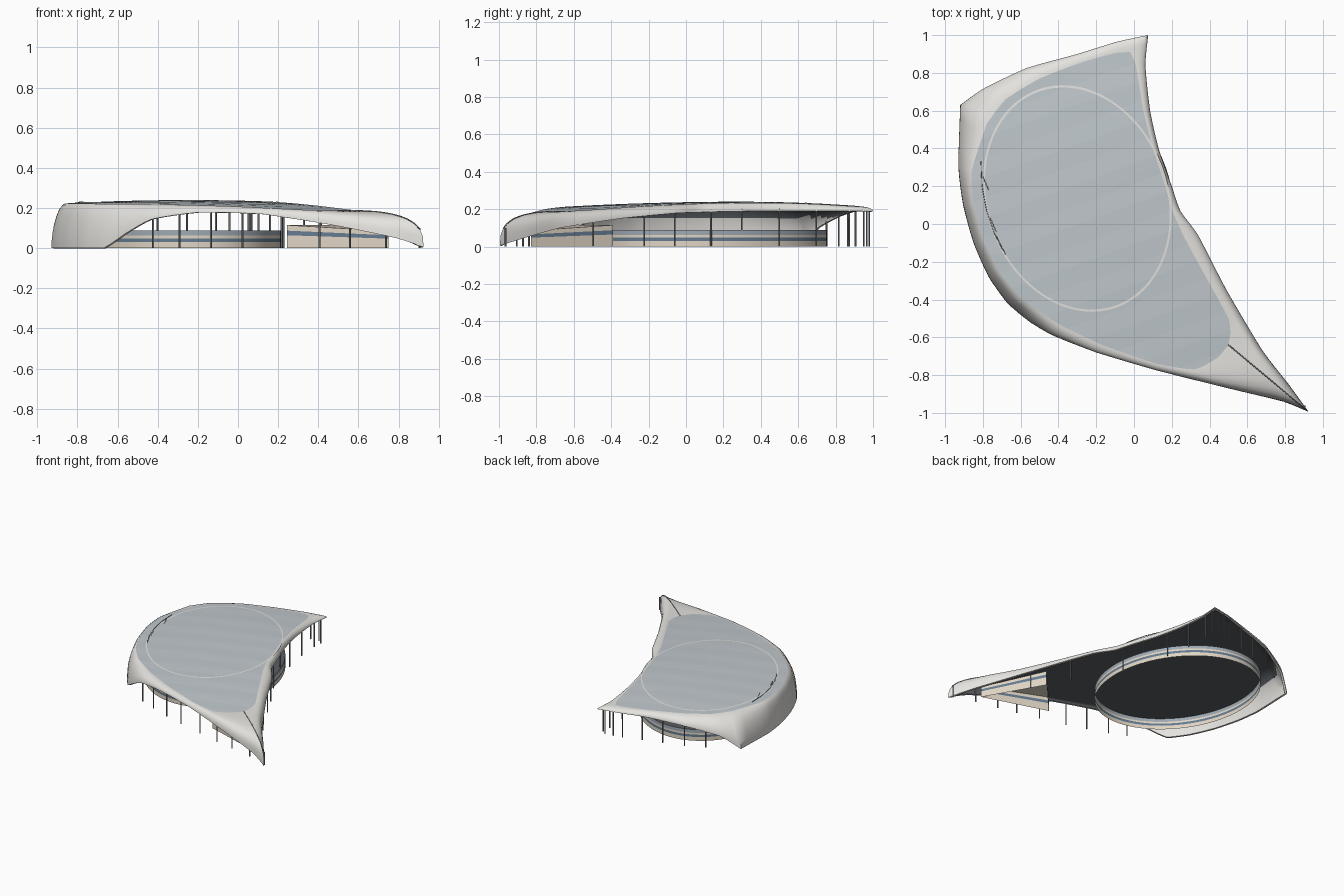
import bpy, bmesh, math
from mathutils import Vector

if "Cube" in bpy.data.objects:
    bpy.data.objects.remove(bpy.data.objects["Cube"])

def mat(name, r, g, b):
    m = bpy.data.materials.new(name)
    m.diffuse_color = (r, g, b, 1)
    m.use_nodes = True
    m.node_tree.nodes["Principled BSDF"].inputs["Base Color"].default_value = m.diffuse_color
    return m

PALE = mat("pale_shell", .78, .77, .74)
GLASS = mat("roof_panel", .52, .57, .60)
STRIPE = mat("roof_stripe", .54, .59, .62)
DARK = mat("dark_soffit", .10, .11, .12)
CREAM = mat("cream_wall", .75, .67, .56)
BLUE = mat("blue_glazing", .13, .20, .28)
GREY = mat("grey_metal", .25, .26, .27)
MIST = mat("upper_glazing", .35, .40, .45)

def smooth(ob):
    bpy.ops.object.select_all(action='DESELECT')
    ob.select_set(True)
    bpy.context.view_layer.objects.active = ob
    bpy.ops.object.shade_smooth_by_angle(angle=math.radians(40))

def make(name, verts, faces, mats, soft=True):
    me = bpy.data.meshes.new(name)
    me.from_pydata(verts, [], faces)
    ob = bpy.data.objects.new(name, me)
    bpy.context.collection.objects.link(ob)
    for m in mats:
        me.materials.append(m)
    if soft:
        smooth(ob)
    return ob

def loft(rings):
    n = len(rings[0])
    verts = [p for r in rings for p in r]
    faces = [(k*n+i, k*n+(i+1) % n, (k+1)*n+(i+1) % n, (k+1)*n+i)
             for k in range(len(rings)-1) for i in range(n)]
    return verts, faces

def thicken(ob, t, inner, rim=True):
    s = ob.modifiers.new("thickness", 'SOLIDIFY')
    s.thickness, s.offset, s.material_offset, s.use_rim = t, -1, inner, rim
    bpy.ops.object.select_all(action='DESELECT')
    ob.select_set(True)
    bpy.context.view_layer.objects.active = ob
    bpy.ops.object.modifier_apply(modifier=s.name)
    smooth(ob)

def tube(name, pts, r, m):
    cu = bpy.data.curves.new(name, 'CURVE')
    cu.dimensions, cu.bevel_depth, cu.bevel_resolution = '3D', r, 1
    cu.use_fill_caps = True
    sp = cu.splines.new('POLY')
    sp.points.add(len(pts)-1)
    for q, p in zip(sp.points, pts):
        q.co = (*p, 1)
    ob = bpy.data.objects.new(name, cu)
    bpy.context.collection.objects.link(ob)
    cu.materials.append(m)

# Roof plan: outer edge x, y, z and matching panel edge x, y
PLAN = [(.075, 1, .19, -.02, .91), (-.09, .965, .19, -.1, .905), (-.3, .9, .185, -.28, .855),
        (-.57, .825, .16, -.5, .77), (-.8, .715, .10, -.68, .66), (-.92, .63, 0, -.78, .53),
        (-.93, .3, 0, -.86, .28), (-.905, .1, 0, -.85, .1), (-.85, -.1, 0, -.79, -.1),
        (-.77, -.28, 0, -.71, -.26), (-.67, -.42, 0, -.6, -.39), (-.55, -.52, .08, -.49, -.47),
        (-.43, -.59, .145, -.38, -.54), (-.2, -.68, .178, -.17, -.64), (.12, -.775, .17, .12, -.74),
        (.5, -.87, .11, .32, -.77), (.79, -.94, .05, .44, -.71), (.925, -.995, .005, .5, -.64),
        (.82, -.85, .05, .51, -.58), (.68, -.67, .1, .5, -.5), (.49, -.35, .15, .38, -.28),
        (.34, -.06, .178, .26, -.06), (.245, .07, .183, .2, .08), (.2, .2, .187, .165, .2),
        (.13, .4, .19, .1, .4), (.085, .6, .19, .05, .6), (.06, .84, .19, .01, .84)]
N, CORNERS = len(PLAN), (5, 17, 0)

def plan_at(u):
    i = int(u) % N
    t, j = u-int(u), (i+1) % N
    a, b = PLAN[i], PLAN[j]
    p = a if i in CORNERS else PLAN[i-1]
    q = b if j in CORNERS else PLAN[(j+1) % N]
    v = [.25*(2*y+(z-x)*t+(2*x-5*y+4*z-w)*t*t+(3*y-x-3*z+w)*t**3)+.5*(y+(z-y)*t)
         for x, y, z, w in zip(p, a, b, q)]
    v[2] = max(v[2], 0)
    return v

def dome(x, y):
    return .24-.045*(x+.25)**2-(.06 if y > .3 else .03)*(y-.3)**2

def rim_point(v, t):
    ox, oy, oz, ix, iy = v
    h = dome(ix, iy)
    # Fuller profile towards the long tip, softer on the west wall
    p = 2.1+.8*max(0, 1-math.hypot(ox-.92, oy+.99)/.5)-.3*min(1, max(0, -.3-ox)/.3)
    k = max(0, 1-t**p)**(1/p)
    return (ix+(ox-ix)*t, iy+(oy-iy)*t, oz+(h-oz)*k)

SUB = 4
samples = [plan_at(i/SUB) for i in range(N*SUB)]

# Rolled pale rim, dark beneath except on the lower west wall
steps = [1, .99, .96, .9, .8, .65, .45, .22, 0]
rim = make("roof_rim", *loft([[rim_point(v, t) for v in samples] for t in steps]),
           [PALE, PALE, DARK, PALE])
for f in rim.data.polygons:
    f.material_index = int(f.center.z < .165 and f.center.x < -.5)
thicken(rim, .016, 2)

# Inner panel with diagonal stripes
cx, cy = -.3, .1
rings = []
for f in (1, .8, .6, .4, .2):
    xy = [(cx+(v[3]-cx)*f, cy+(v[4]-cy)*f) for v in samples]
    rings.append([(x, y, dome(x, y)) for x, y in xy])
vs, fs = loft(rings)
n = len(samples)
vs.append((cx, cy, dome(cx, cy)))
fs += [(4*n+i, 4*n+(i+1) % n, 5*n) for i in range(n)]
panel = make("roof_panel", vs, fs, [GLASS, STRIPE, DARK, DARK])
ANG = math.radians(20)
across = Vector((-math.sin(ANG), math.cos(ANG), 0))
bm = bmesh.new()
bm.from_mesh(panel.data)
for k in range(-9, 10):
    bmesh.ops.bisect_plane(bm, geom=bm.verts[:]+bm.edges[:]+bm.faces[:], dist=1e-5,
                           plane_co=across*(k*.1), plane_no=across)
for f in bm.faces:
    f.material_index = math.floor(f.calc_center_median().dot(across)/.1) % 2
bm.to_mesh(panel.data)
bm.free()
thicken(panel, .016, 2, False)

# Oval seam on the roof and oval hall below share one tilted ellipse
def oval(s, z=None, count=72):
    out = []
    for i in range(count):
        a = 2*math.pi*i/count
        p, q = .487*s*math.cos(a), .62*s*math.sin(a)
        x = -.3+p*math.cos(ANG)-q*math.sin(ANG)
        y = .135+p*math.sin(ANG)+q*math.cos(ANG)
        out.append((x, y, dome(x, y)+.002 if z is None else z))
    return out

make("oval_seam", *loft([oval(.99), oval(.97)]), [PALE])

def hall_band(name, z0, z1, m):
    make(name, *loft([oval(1.02, z0), oval(1.02, z1)]), [m])

hall_band("hall_base_wall", 0, .03, CREAM)
hall_band("hall_window_band", .03, .048, BLUE)
hall_band("hall_middle_wall", .048, .062, CREAM)
hall_band("hall_upper_glazing", .062, .088, MIST)
make("hall_roof", oval(1.02, .088), [tuple(range(72))], [DARK], False)

# Triangular annex under the long tip, its walls falling towards the tip
TRI = [(.245, -.67, .115), (.75, -.83, .085), (.5, -.39, .115)]
for name, lo, hi, m in (("annex_base_wall", 0, .56, CREAM), ("annex_window_band", .56, .76, BLUE),
                        ("annex_top_wall", .76, 1, CREAM)):
    make(name, *loft([[(x, y, z*f) for x, y, z in TRI] for f in (lo, hi)]), [m], False)
make("annex_roof", TRI, [(0, 1, 2)], [CREAM], False)

# Slim columns beneath the free roof edges
for u in (.3, .7, 1.1, 1.8, 2.4, 3, 3.6, 12, 12.6, 13.2, 13.7, 14.3, 14.8, 15.3, 16,
          19.5, 20.4, 21, 22.5, 23.5, 24.5, 25.4, 26.2, 26.7):
    v = plan_at(u)
    x, y, z = rim_point(v, .85)
    tube("column", [(x, y, 0), (x, y, z-.01)], .005, GREY)
tube("tip_post", [(.905, -.965, 0), (.905, -.965, .1)], .005, GREY)

# Ridge line along the tip and guard rail on the west side
tube("tip_ridge", [rim_point(PLAN[17], t/20) for t in range(20)], .003, GREY)
rail = [(-.81, .33), (-.805, .2), (-.78, .07), (-.74, -.05), (-.68, -.16)]
tube("guard_rail", [(x, y, dome(x, y)+.003) for x, y in rail], .002, GREY)
for x, y in ((-.80, .25), (-.76, .03), (-.73, -.06)):
    tube("rail_brace", [(x, y, dome(x, y)+.003), (x+.03, y-.07, dome(x+.03, y-.07)+.003)], .002, GREY)
